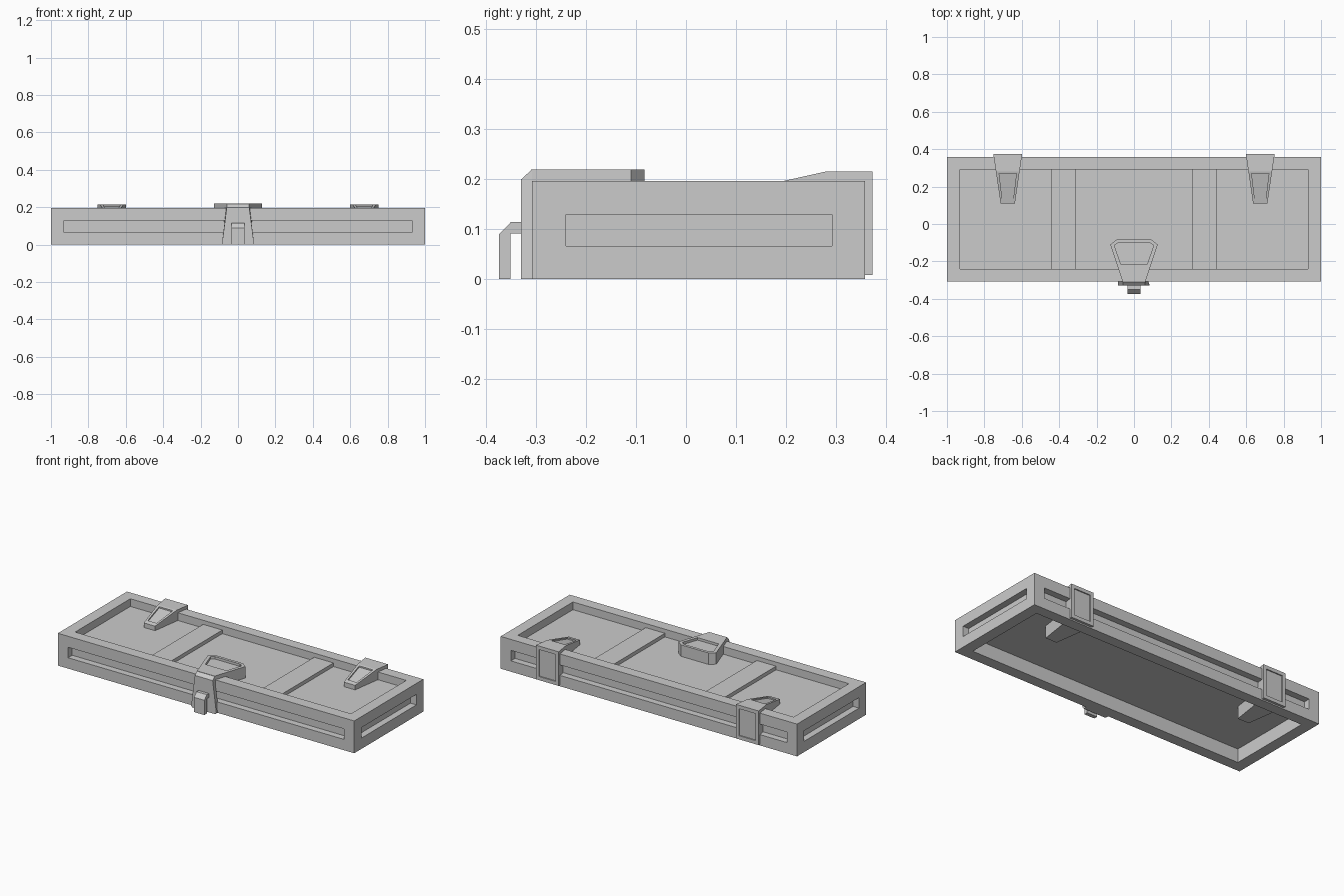
import bpy, bmesh

if "Cube" in bpy.data.objects:
    bpy.data.objects.remove(bpy.data.objects["Cube"])


def loft(name, a, b):
    """Closed solid between two matching rings of points."""
    bm = bmesh.new()
    va = [bm.verts.new(p) for p in a]
    vb = [bm.verts.new(p) for p in b]
    n = len(a)
    bm.faces.new(va)
    bm.faces.new(vb[::-1])
    for i in range(n):
        j = (i + 1) % n
        bm.faces.new((va[j], va[i], vb[i], vb[j]))
    bmesh.ops.recalc_face_normals(bm, faces=bm.faces)
    me = bpy.data.meshes.new(name)
    bm.to_mesh(me)
    bm.free()
    ob = bpy.data.objects.new(name, me)
    bpy.context.collection.objects.link(ob)
    return ob


def box(name, x0, x1, y0, y1, z0, z1):
    ring = [(x0, y0), (x1, y0), (x1, y1), (x0, y1)]
    return loft(name, [(x, y, z0) for x, y in ring], [(x, y, z1) for x, y in ring])


def side_prism(name, profile, half, cx=0.0):
    """Side profile (y, z) spread in x by a half-width function."""
    return loft(name, [(cx - half(y, z), y, z) for y, z in profile],
                [(cx + half(y, z), y, z) for y, z in profile])


def cut(ob, cutter):
    cutter.hide_render = True
    m = ob.modifiers.new("cut", 'BOOLEAN')
    m.operation = 'DIFFERENCE'
    m.solver = 'EXACT'
    m.object = cutter
    bpy.context.view_layer.objects.active = ob
    bpy.ops.object.modifier_apply(modifier=m.name)
    bpy.data.objects.remove(cutter)


Y0, Y1, TOP = -0.308, 0.358, 0.197
IY0, IY1, IX = -0.24, 0.292, 0.931
FLOOR, UNDER, SLOT = 0.15, 0.083, 0.04

# lid body with recessed top, hollow underside and a slot in each side
body = box("lid_body", -1, 1, Y0, Y1, 0, TOP)
cut(body, box("cutter", -IX, IX, IY0, IY1, FLOOR, 0.3))
cut(body, box("cutter", -IX, IX, IY0, IY1, -0.1, UNDER))
for y0, y1 in ((Y0 - 0.1, Y0 + SLOT), (Y1 - SLOT, Y1 + 0.1)):
    cut(body, box("cutter", -IX, IX, y0, y1, 0.066, 0.13))
for x0, x1 in ((-1.1, -1 + SLOT), (1 - SLOT, 1.1)):
    cut(body, box("cutter", x0, x1, IY0, IY1, 0.066, 0.13))

for s, side in ((-1, "left"), (1, "right")):
    # raised bars across the recessed panel
    xs = sorted((s * 0.31, s * 0.44))
    box("cross_bar_" + side, xs[0], xs[1], IY0 - 0.01, IY1 + 0.01, FLOOR - 0.01, 0.172)

    # tapered hinges
    cx = s * 0.675
    hinge = side_prism("hinge_" + side,
                       [(0.373, 0.008), (0.373, 0.216), (0.282, 0.216),
                        (0.11, 0.1776), (0.11, 0.008)],
                       lambda y, z: 0.038 + (y - 0.11) * 0.148, cx)
    cut(hinge, side_prism("cutter",
                          [(0.27, 0.3), (0.27, 0.205), (0.137, 0.1753), (0.137, 0.3)],
                          lambda y, z: 0.03 + (y - 0.137) * 0.12, cx))
    cut(hinge, box("cutter", cx - 0.056, cx + 0.056, 0.366, 0.5, 0.03, 0.194))

# latch top plate
outline = [(-0.093, -0.083), (-0.127, -0.11), (-0.06, -0.31),
           (0.06, -0.31), (0.127, -0.11), (0.093, -0.083)]
latch = loft("latch_top", [(x, y, 0.12) for x, y in outline],
             [(x, y, 0.22) for x, y in outline])
inset = [(-0.085, -0.1), (-0.105, -0.115), (-0.071, -0.213),
         (0.071, -0.213), (0.105, -0.115), (0.085, -0.1)]
cut(latch, loft("cutter", [(x, y, 0.205) for x, y in inset],
                [(x, y, 0.3) for x, y in inset]))

# latch strap down the front, tucked in at the foot
side_prism("latch_strap",
           [(-0.308, 0.22), (-0.33, 0.2), (-0.33, 0.008), (-0.33, 0),
            (-0.308, 0), (-0.308, 0.008)],
           lambda y, z: 0.077 if z == 0 else 0.06 + 0.025 * max(0, 0.2 - z) / 0.192)

# hooked clip on the strap
side_prism("latch_clip",
           [(-0.325, 0.115), (-0.35, 0.115), (-0.374, 0.09), (-0.374, 0),
            (-0.351, 0), (-0.351, 0.091), (-0.325, 0.091)],
           lambda y, z: 0.035)
